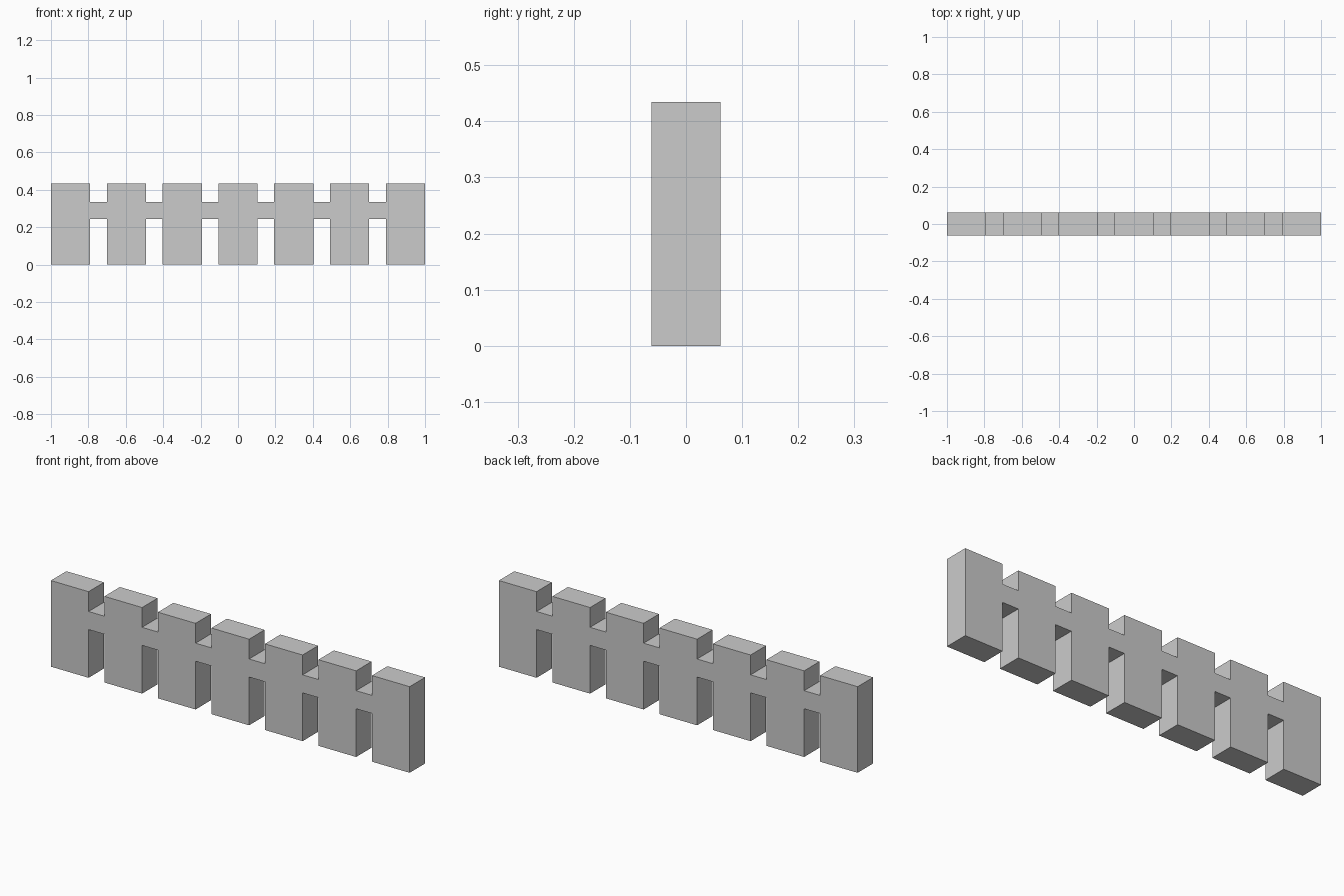
import bpy, bmesh
from mathutils import Vector

if "Cube" in bpy.data.objects:
    bpy.data.objects.remove(bpy.data.objects["Cube"])

COUNT, POST_W = 7, 0.21
HEIGHT, DEPTH = 0.434, 0.123
RAIL_LOW, RAIL_HIGH = 0.243, 0.334
PITCH = (2 - POST_W) / (COUNT - 1)


def run(outer, rail):
    """Left-to-right edge line: along each post end, stepping to the rail in the gaps."""
    points = []
    for i in range(COUNT):
        left = -1 + i * PITCH
        right = left + POST_W
        if i > 0:
            points += [(left, rail), (left, outer)]
        else:
            points.append((left, outer))
        points.append((right, outer))
        if i < COUNT - 1:
            points.append((right, rail))
    return points


# Fence outline: bottom edge forward, top edge back
outline = run(0, RAIL_LOW) + run(HEIGHT, RAIL_HIGH)[::-1]

# Extrude the outline through the fence thickness
bm = bmesh.new()
face = bm.faces.new([bm.verts.new((x, -DEPTH / 2, z)) for x, z in outline])
extruded = bmesh.ops.extrude_face_region(bm, geom=[face], use_keep_orig=True)
back = [v for v in extruded["geom"] if isinstance(v, bmesh.types.BMVert)]
bmesh.ops.translate(bm, verts=back, vec=Vector((0, DEPTH, 0)))
bmesh.ops.recalc_face_normals(bm, faces=bm.faces)

mesh = bpy.data.meshes.new("fence")
bm.to_mesh(mesh)
bm.free()
bpy.context.collection.objects.link(bpy.data.objects.new("fence", mesh))
